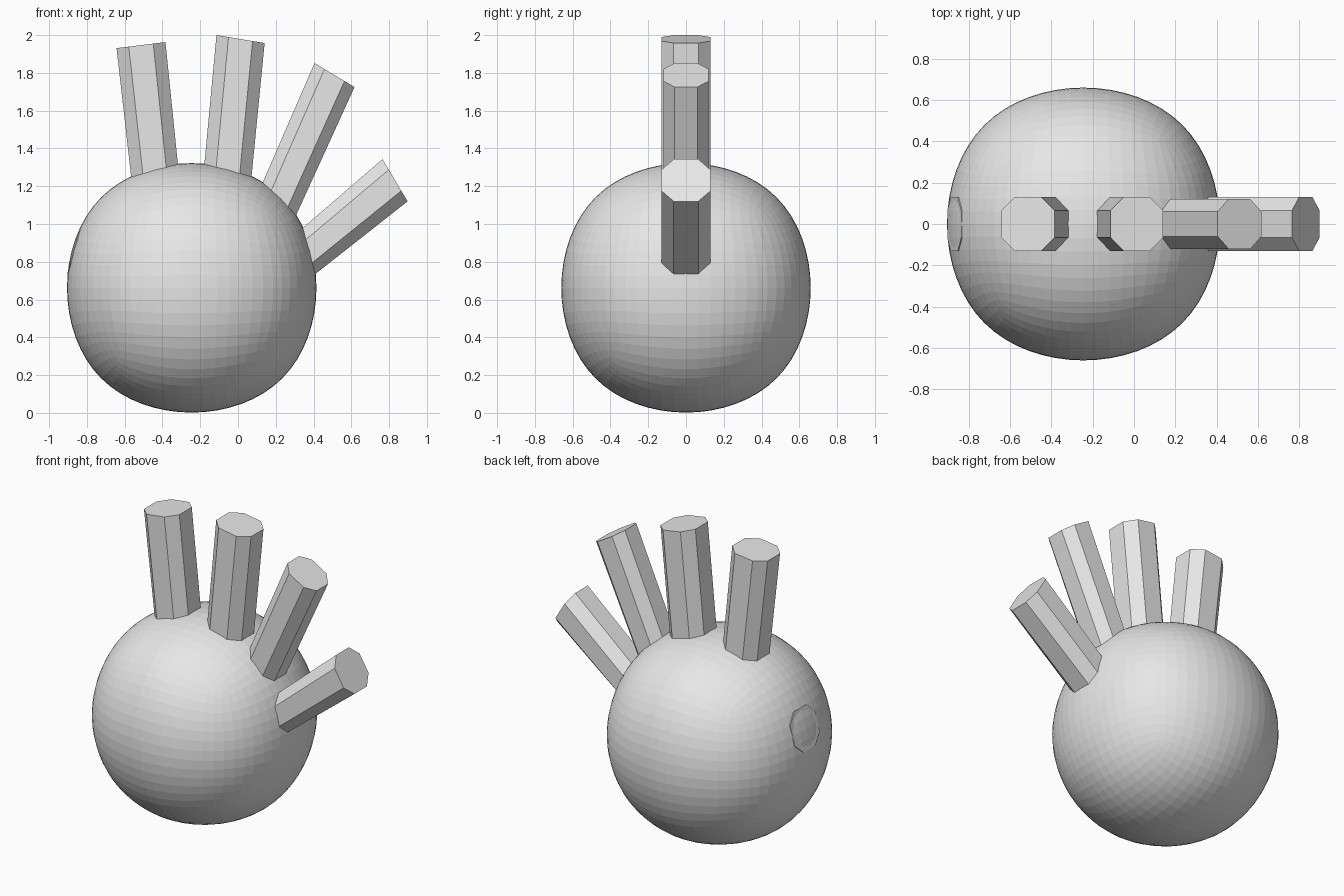
import bpy, bmesh
from mathutils import Vector

if "Cube" in bpy.data.objects:
    bpy.data.objects.remove(bpy.data.objects["Cube"])

grey = bpy.data.materials.new("light_grey")
grey.diffuse_color = (0.8, 0.8, 0.8, 1)
grey.use_nodes = True
grey.node_tree.nodes["Principled BSDF"].inputs["Base Color"].default_value = grey.diffuse_color


def add_object(name, bm):
    bmesh.ops.recalc_face_normals(bm, faces=bm.faces)
    mesh = bpy.data.meshes.new(name)
    bm.to_mesh(mesh)
    bm.free()
    mesh.materials.append(grey)
    obj = bpy.data.objects.new(name, mesh)
    bpy.context.collection.objects.link(obj)
    return obj


# Palm: a cube rounded by subdivision, flat shaded
bm = bmesh.new()
bmesh.ops.create_cube(bm, size=1.573)
palm = add_object("palm_ball", bm)
palm.location = (-0.245, 0, 0.662)
sub = palm.modifiers.new("round", 'SUBSURF')
sub.levels = sub.render_levels = 4

# Chamfered-square section: (across, depth)
SECTION = [(1, .5), (.5, 1), (-.5, 1), (-1, .5),
           (-1, -.5), (-.5, -1), (.5, -1), (1, -.5)]


def finger(name, tip, base, depth):
    """Eight-sided prism; tip and base are (x, z) pairs of the two outer edges."""
    bm = bmesh.new()
    rings = []
    for (a, b) in (base, tip):
        a, b = Vector((a[0], 0, a[1])), Vector((b[0], 0, b[1]))
        mid, half = (a + b) / 2, (b - a) / 2
        rings.append([bm.verts.new(mid + half * s + Vector((0, depth * d, 0)))
                      for s, d in SECTION])
    low, top = rings
    bm.faces.new(low)
    bm.faces.new(top)
    for i in range(8):
        j = (i + 1) % 8
        bm.faces.new((low[i], low[j], top[j], top[i]))
    return add_object(name, bm)


# Fingers, with roots sunk into the palm
finger("little_finger", ((-.643, 1.931), (-.384, 1.963)),
       ((-.543, 1.05), (-.291, 1.05)), .13)
finger("ring_finger", ((-.114, 2.0), (.141, 1.958)),
       ((-.203, 1.05), (.052, 1.05)), .13)
finger("middle_finger", ((.405, 1.852), (.617, 1.725)),
       ((.053, 1.04), (.250, .92)), .12)
finger("index_finger", ((.765, 1.343), (.898, 1.120)),
       ((.158, .82), (.295, .645)), .13)

# Thumb stub: only its end cap shows on the palm
finger("thumb_stub", ((-.904, .735), (-.836, .985)),
       ((-.644, .665), (-.576, .915)), .13)
